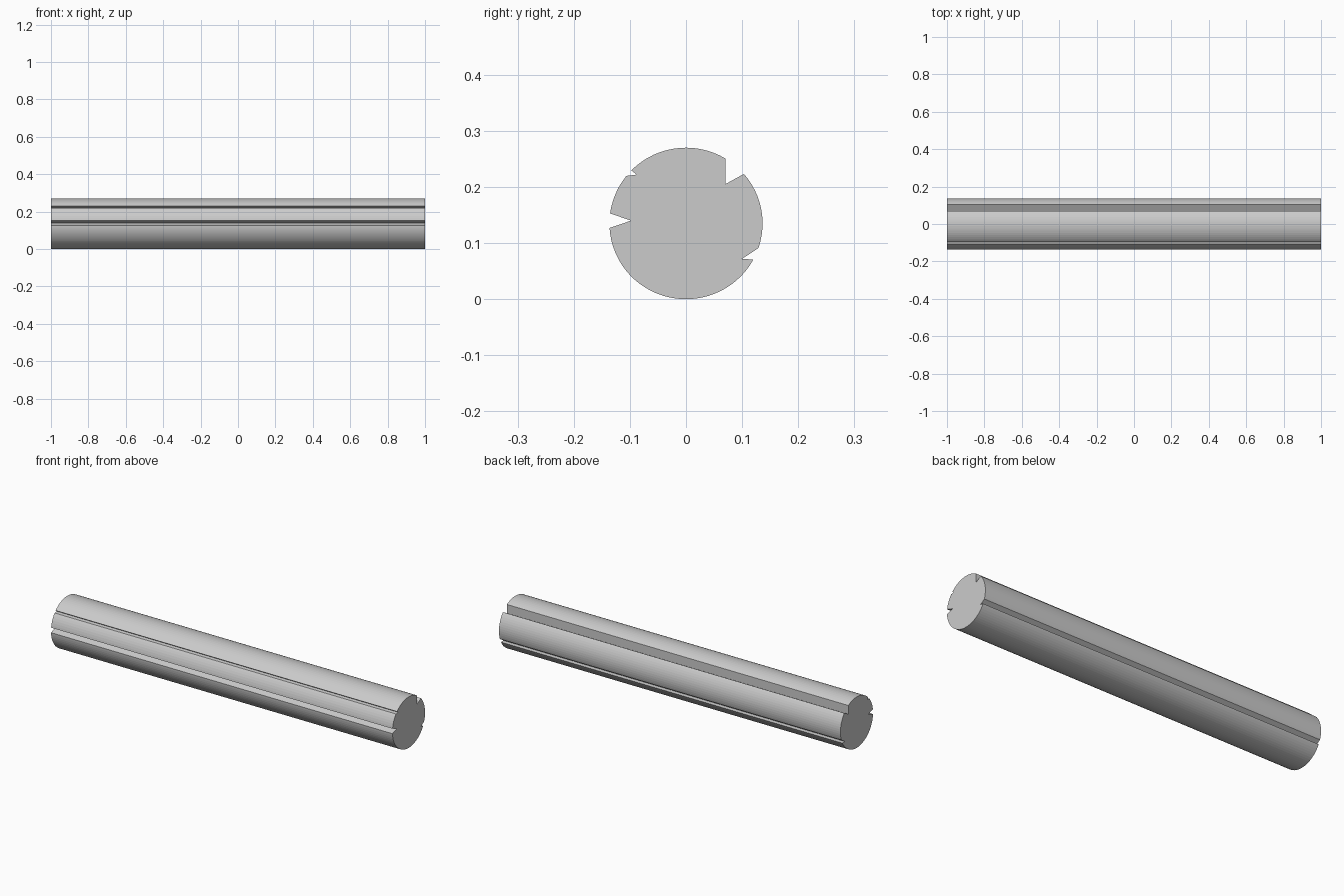
import bpy, bmesh, math

if "Cube" in bpy.data.objects:
    bpy.data.objects.remove(bpy.data.objects["Cube"])

RY, RZ, CZ = 0.1365, 0.135, 0.135   # section radii and centre height
STEP = math.radians(5)              # facet size of the round surface

# Notches in the section, counter-clockwise from the right: (start, root, end) as (y, z)
NOTCHES = [
    ((0.129, 0.091), (0.100, 0.072), (0.119, 0.071)),
    ((0.103, 0.223), (0.070, 0.205), (0.070, 0.251)),
    ((-0.098, 0.230), (-0.088, 0.222), (-0.106, 0.2195)),
    ((-0.136, 0.153), (-0.098, 0.140), (-0.136, 0.127)),
]
# The first notch was read top to bottom, so turn it round
NOTCHES[0] = NOTCHES[0][::-1]


def angle(p):
    return math.atan2((p[1] - CZ) / RZ, p[0] / RY)


def on_rim(a):
    return (RY * math.cos(a), CZ + RZ * math.sin(a))


# Section outline: notch, then arc to the next notch
outline = []
for i, (start, root, end) in enumerate(NOTCHES):
    a0 = angle(end)
    a1 = angle(NOTCHES[(i + 1) % len(NOTCHES)][0])
    span = (a1 - a0) % (2 * math.pi)
    n = max(1, round(span / STEP))
    outline.append(root)
    outline += [on_rim(a0 + span * k / n) for k in range(n + 1)]

# Extrude the section along x
bm = bmesh.new()
cap = bm.faces.new([bm.verts.new((-1, y, z)) for y, z in outline])
ext = bmesh.ops.extrude_face_region(bm, geom=[cap], use_keep_orig=True)
moved = [v for v in ext["geom"] if isinstance(v, bmesh.types.BMVert)]
bmesh.ops.translate(bm, verts=moved, vec=(2, 0, 0))
bmesh.ops.recalc_face_normals(bm, faces=bm.faces)

mesh = bpy.data.meshes.new("grooved_rod")
bm.to_mesh(mesh)
bm.free()
rod = bpy.data.objects.new("grooved_rod", mesh)
bpy.context.collection.objects.link(rod)
